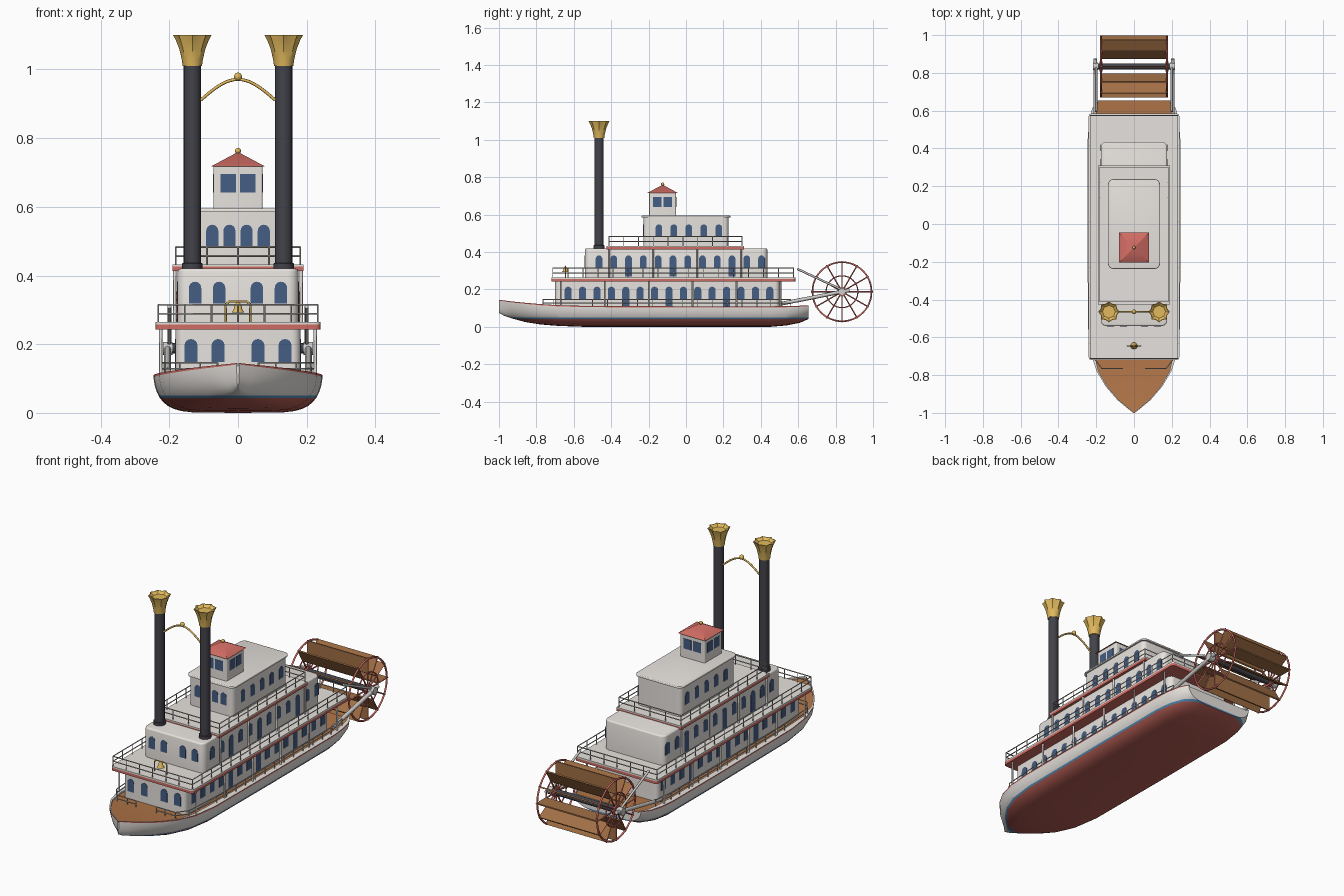
import bpy, bmesh
from math import sin, cos, pi
from mathutils import Matrix

if "Cube" in bpy.data.objects:
    bpy.data.objects.remove(bpy.data.objects["Cube"])


def material(name, r, g, b):
    m = bpy.data.materials.new(name)
    m.use_nodes = True
    m.diffuse_color = (r, g, b, 1)
    m.node_tree.nodes["Principled BSDF"].inputs["Base Color"].default_value = (r, g, b, 1)
    return m


WHITE = material("warm white", .81, .775, .74)
TRIM = material("trim red", .63, .15, .125)
KEEL = material("hull red", .46, .11, .09)
STRIPE = material("stripe blue", .09, .29, .52)
GLASS = material("window blue", .06, .11, .23)
WOOD = material("deck wood", .44, .18, .065)
BOARD = material("paddle wood", .36, .16, .06)
GOLD = material("gold", .76, .49, .11)
IRON = material("dark iron", .055, .055, .07)
RAIL = material("rail grey", .62, .61, .59)


def finish(name, bm, *mats):
    bmesh.ops.recalc_face_normals(bm, faces=bm.faces)
    me = bpy.data.meshes.new(name)
    bm.to_mesh(me)
    bm.free()
    ob = bpy.data.objects.new(name, me)
    bpy.context.collection.objects.link(ob)
    for m in mats:
        me.materials.append(m)
    bpy.ops.object.select_all(action='DESELECT')
    ob.select_set(True)
    bpy.context.view_layer.objects.active = ob
    bpy.ops.object.shade_smooth_by_angle(angle=0.6)
    return ob


def block(name, hw, y0, y1, z0, z1, mat, corner=0, top=0):
    """Box centred on x with rounded upright corners and a softened top edge."""
    bm = bmesh.new()
    place = Matrix.Translation((0, (y0 + y1) / 2, (z0 + z1) / 2)) @ Matrix.Diagonal((2 * hw, y1 - y0, z1 - z0, 1))
    bmesh.ops.create_cube(bm, size=1, matrix=place)
    if corner:
        edges = [e for e in bm.edges if abs(e.verts[0].co.z - e.verts[1].co.z) > 1e-4]
        bmesh.ops.bevel(bm, geom=edges, offset=corner, segments=5, profile=.5, affect='EDGES')
    if top:
        edges = [e for e in bm.edges if all(v.co.z > z1 - 1e-4 for v in e.verts)]
        bmesh.ops.bevel(bm, geom=edges, offset=top, segments=3, profile=.5, affect='EDGES')
    return finish(name, bm, mat)


def tubes(name, paths, r, mat, cyclic=False, res=1):
    cu = bpy.data.curves.new(name, 'CURVE')
    cu.dimensions = '3D'
    cu.bevel_depth, cu.bevel_resolution, cu.use_fill_caps = r, res, True
    for path in paths:
        sp = cu.splines.new('POLY')
        sp.points.add(len(path) - 1)
        for p, co in zip(sp.points, path):
            p.co = (*co, 1)
        sp.use_cyclic_u = cyclic
    cu.materials.append(mat)
    ob = bpy.data.objects.new(name, cu)
    bpy.context.collection.objects.link(ob)
    return ob


def lathe(name, x, y, profile, mat, n=20, flute=None):
    """Surface of revolution; flute gives each ring's depth of scallop."""
    bm = bmesh.new()
    rings = []
    for k, (r, z) in enumerate(profile):
        f = flute[k] if flute else 0
        rings.append([bm.verts.new((x + r * (1 - f * (i % 2)) * cos(2 * pi * i / n),
                                    y + r * (1 - f * (i % 2)) * sin(2 * pi * i / n), z)) for i in range(n)])
    for a, b in zip(rings, rings[1:]):
        for i in range(n):
            bm.faces.new((a[i], a[(i + 1) % n], b[(i + 1) % n], b[i]))
    bm.faces.new(rings[0])
    bm.faces.new(rings[-1])
    return finish(name, bm, mat)


def ball(name, co, r, mat):
    bm = bmesh.new()
    bmesh.ops.create_uvsphere(bm, u_segments=14, v_segments=8, radius=r, matrix=Matrix.Translation(co))
    return finish(name, bm, mat)


def pane(bm, axis, sign, wall, at, w, z0, z1, arched=True):
    """Thin window plate on the wall facing sign * axis."""
    if arched:
        h = w / 2
        pts = [(-h, z0), (h, z0)] + [(h * cos(pi * i / 8), z1 - h + h * sin(pi * i / 8)) for i in range(9)]
    else:
        pts = [(-w / 2, z0), (w / 2, z0), (w / 2, z1), (-w / 2, z1)]
    rows = []
    for d in (wall - sign * .002, wall + sign * .0015):
        rows.append([bm.verts.new((d, at + u, z) if axis == 'x' else (at + u, d, z)) for u, z in pts])
    a, b = rows
    bm.faces.new(b)
    for i in range(len(a)):
        j = (i + 1) % len(a)
        bm.faces.new((a[i], a[j], b[j], b[i]))


def windows(name, hw, front, ys, xs, w, z0, z1, doors=(), door_z=0):
    bm = bmesh.new()
    for i, y in enumerate(ys):
        for s in (-1, 1):
            pane(bm, 'x', s, s * hw, y, w, door_z if i in doors else z0, z1)
    for x in xs:
        for s in (-1, 1):
            pane(bm, 'y', -1, front, s * x, w, z0, z1)
    return finish(name, bm, GLASS)


def railing(name, hw, y0, y1, z0, h, nx, ny):
    for k, f in enumerate((.5, 1)):
        z = z0 + h * f
        tubes(f"{name}_bar_{k}", [[(-hw, y0, z), (hw, y0, z), (hw, y1, z), (-hw, y1, z)]], .0028, RAIL, True)
    posts = [(s * hw, y0 + (y1 - y0) * i / ny) for i in range(ny + 1) for s in (-1, 1)]
    posts += [(-hw + 2 * hw * i / nx, y) for i in range(1, nx) for y in (y0, y1)]
    tubes(f"{name}_posts", [[(x, y, z0), (x, y, z0 + h)] for x, y in posts], .0025, RAIL)


# Hull: half sections lofted from bow to stern, then mirrored
# station: y, half width, keel height, rim height, roundness, width of the pale edge round the deck
stations = [(-1, .004, .075, .145, .9, .002), (-.97, .042, .058, .141, .85, .008),
            (-.93, .09, .045, .136, .75, .008), (-.86, .15, .026, .129, .6, .008),
            (-.78, .198, .013, .122, .48, .01), (-.68, .23, .005, .116, .4, .018),
            (-.54, .244, 0, .112, .36, .03), (0, .246, 0, .11, .34, .03), (.45, .245, 0, .11, .34, .03),
            (.54, .238, .008, .111, .36, .025), (.61, .222, .022, .113, .4, .018), (.655, .195, .042, .115, .45, .01)]
bm = bmesh.new()
rows = []
for y, w, zk, zd, p, edge in stations:
    arc = [i * pi / 20 for i in range(10)] + [pi / 2 - .06, pi / 2]
    pts = [(w * sin(a) ** p if a else 0, zk + (zd - zk) * (1 - cos(a))) for a in arc]
    pts += [(w - edge, zd), (w - edge, zd - .008), (0, zd - .008)]
    rows.append([bm.verts.new((x, y, z)) for x, z in pts])
RIM_STRIP = 10
for a, b in zip(rows, rows[1:]):
    for i in range(len(a) - 1):
        f = bm.faces.new((a[i], a[i + 1], b[i + 1], b[i]))
        f.material_index = 3 if i == len(a) - 2 else 4 if i == RIM_STRIP else 0
bm.faces.new(rows[0])
bm.faces.new(rows[-1])
for z in (.043, .051):
    bmesh.ops.bisect_plane(bm, geom=bm.verts[:] + bm.edges[:] + bm.faces[:], plane_co=(0, 0, z), plane_no=(0, 0, 1))
for f in bm.faces:
    z = f.calc_center_median().z
    if f.material_index == 0:
        f.material_index = 1 if z < .043 else 2 if z < .051 else 0
hull = finish("hull", bm, WHITE, KEEL, STRIPE, WOOD, TRIM)
hull.modifiers.new("mirror", 'MIRROR').use_clip = True

# Main deck railing, open at the bow
side = [(.17, -.765), (.212, -.71), (.226, -.5), (.228, .45), (.215, .56)]
for k, z in enumerate((.128, .146)):
    tubes(f"main_rail_bar_{k}", [[(s * .06, -.765, z)] + [(s * x, y, z) for x, y in side] for s in (-1, 1)], .0025, RAIL)
spots = [(.06, -.765), (.11, -.765)] + side + [(.227, -.42 + .08 * i) for i in range(11)]
tubes("main_rail_posts", [[(s * x, y, .1), (s * x, y, .146)] for x, y in spots for s in (-1, 1)], .0025, RAIL)

# Lower cabin and promenade floor
block("lower_cabin", .182, -.70, .50, .095, .25, WHITE, .025)
windows("lower_windows", .182, -.70, [-.63 + .077 * i for i in range(15)], (.058, .137), .038, .148, .215,
        (4, 7, 11), .11)
block("promenade_trim", .24, -.72, .585, .243, .257, TRIM, .015)
block("promenade_floor", .24, -.72, .585, .257, .265, WHITE, .015)
railing("promenade_rail", .232, -.712, .575, .263, .052, 6, 16)

# Middle cabin and upper floor
block("middle_cabin", .176, -.54, .435, .26, .42, WHITE, .03, .008)
windows("middle_windows", .176, -.54, [-.465 + .079 * i for i in range(12)], (.055, .125), .036, .318, .382,
        (2, 5, 9), .268)
block("upper_trim", .19, -.425, .31, .413, .426, TRIM)
block("upper_floor", .19, -.425, .31, .426, .432, WHITE)
railing("upper_rail", .181, -.412, .30, .431, .052, 4, 9)

# Columns carrying the floors
tubes("columns", [[(s * .225, -.67 + .235 * i, .1), (s * .225, -.67 + .235 * i, .245)]
                  for i in range(6) for s in (-1, 1)], .005, WHITE)
tubes("upper_columns", [[(s * .184, -.41 + .235 * i, .262), (s * .184, -.41 + .235 * i, .415)]
                        for i in range(4) for s in (-1, 1)], .005, WHITE)

# Top cabin with capped roof
block("top_cabin", .13, -.228, .228, .43, .587, WHITE, .025)
block("top_roof", .138, -.238, .238, .585, .595, WHITE, .03, .004)
windows("top_windows", .13, -.228, [-.145 + .08 * i for i in range(5)], (.025, .075), .035, .485, .548)

# Pilot house
PY = -.125
block("pilot_house", .072, PY - .072, PY + .072, .59, .718, WHITE, .006)
bm = bmesh.new()
for s in (-1, 1):
    for o in (-.028, .028):
        pane(bm, 'x', s, s * .072, PY + o, .045, .642, .695, False)
        pane(bm, 'y', s, PY + s * .072, o, .045, .642, .695, False)
finish("pilot_windows", bm, GLASS)
bm = bmesh.new()
bmesh.ops.create_cone(bm, cap_ends=True, segments=4, radius1=.08 * 2 ** .5, radius2=.002, depth=.042,
                      matrix=Matrix.Translation((0, PY, .738)) @ Matrix.Rotation(pi / 4, 4, 'Z'))
finish("pilot_roof", bm, TRIM)
ball("roof_finial", (0, PY, .763), .009, GOLD)

# Smokestacks with fluted crowns and a brace between them
SY, SX = -.465, .133
for tag, s in (("right", -1), ("left", 1)):
    lathe(tag + "_stack", s * SX, SY, [(.03, .415), (.03, .435), (.025, .437), (.025, 1.015)], IRON)
    lathe(tag + "_crown", s * SX, SY, [(.028, 1.01), (.031, 1.03), (.038, 1.06), (.048, 1.085), (.056, 1.1),
                                       (.052, 1.1), (.034, 1.088)], GOLD, 16,
          (0, .03, .08, .13, .17, .17, .08))
arch = [(x / 10 * .108, SY, .911 + .06 * cos(pi * x / 20)) for x in range(-10, 11)]
tubes("stack_brace", [arch], .0045, GOLD, res=2)
ball("brace_ball", (0, SY, .979), .012, GOLD)

# Bell on its stand
BY = -.645
tubes("bell_stand", [[(-.036, BY, .262), (-.036, BY, .315), (-.026, BY, .324), (.026, BY, .324),
                      (.036, BY, .315), (.036, BY, .262)]], .0035, GOLD)
lathe("bell", 0, BY, [(.018, .293), (.013, .3), (.01, .314), (.004, .322)], GOLD)

# Paddle wheel: rims, spokes, boards, axle
WY, WZ, WR, WX, N = .834, .188, .162, .175, 12


def on_wheel(x, r, a):
    return (x, WY + r * cos(a), WZ + r * sin(a))


sides = (-WX, WX)
for tag, r, t in (("outer", WR - .004, .005), ("inner", .085, .0035)):
    tubes(f"wheel_{tag}_rims", [[on_wheel(x, r, 2 * pi * i / 48) for i in range(48)] for x in sides], t, TRIM, True)
spokes = [2 * pi * i / N for i in range(N)]
tubes("wheel_spokes", [[on_wheel(x, .015, a), on_wheel(x, WR + .003, a)] for x in sides for a in spokes], .004, TRIM)
bm = bmesh.new()
for a in spokes:
    bmesh.ops.create_cube(bm, size=1, matrix=Matrix.Translation(on_wheel(0, .123, a)) @ Matrix.Rotation(a, 4, 'X')
                          @ Matrix.Diagonal((2 * WX, .08, .007, 1)))
finish("paddle_boards", bm, BOARD)
tubes("wheel_axle", [[(-.205, WY, WZ), (.205, WY, WZ)]], .016, IRON, res=3)
tubes("wheel_hubs", [[(x - .008, WY, WZ), (x + .008, WY, WZ)] for x in sides], .026, TRIM, res=3)

# Drive arms and stays beside the wheel
for tag, s in (("right", -1), ("left", 1)):
    tubes(tag + "_drive_arm", [[(s * .205, .5, .122), (s * .205, WY + .04, WZ + .008)]], .01, RAIL, res=2)
    tubes(tag + "_stay", [[(s * .2, .595, .31), (s * .2, WY, WZ + .01)]], .006, RAIL, res=2)
    tubes(tag + "_bearing", [[(s * .19, WY, WZ), (s * .218, WY, WZ)]], .02, RAIL, res=3)
